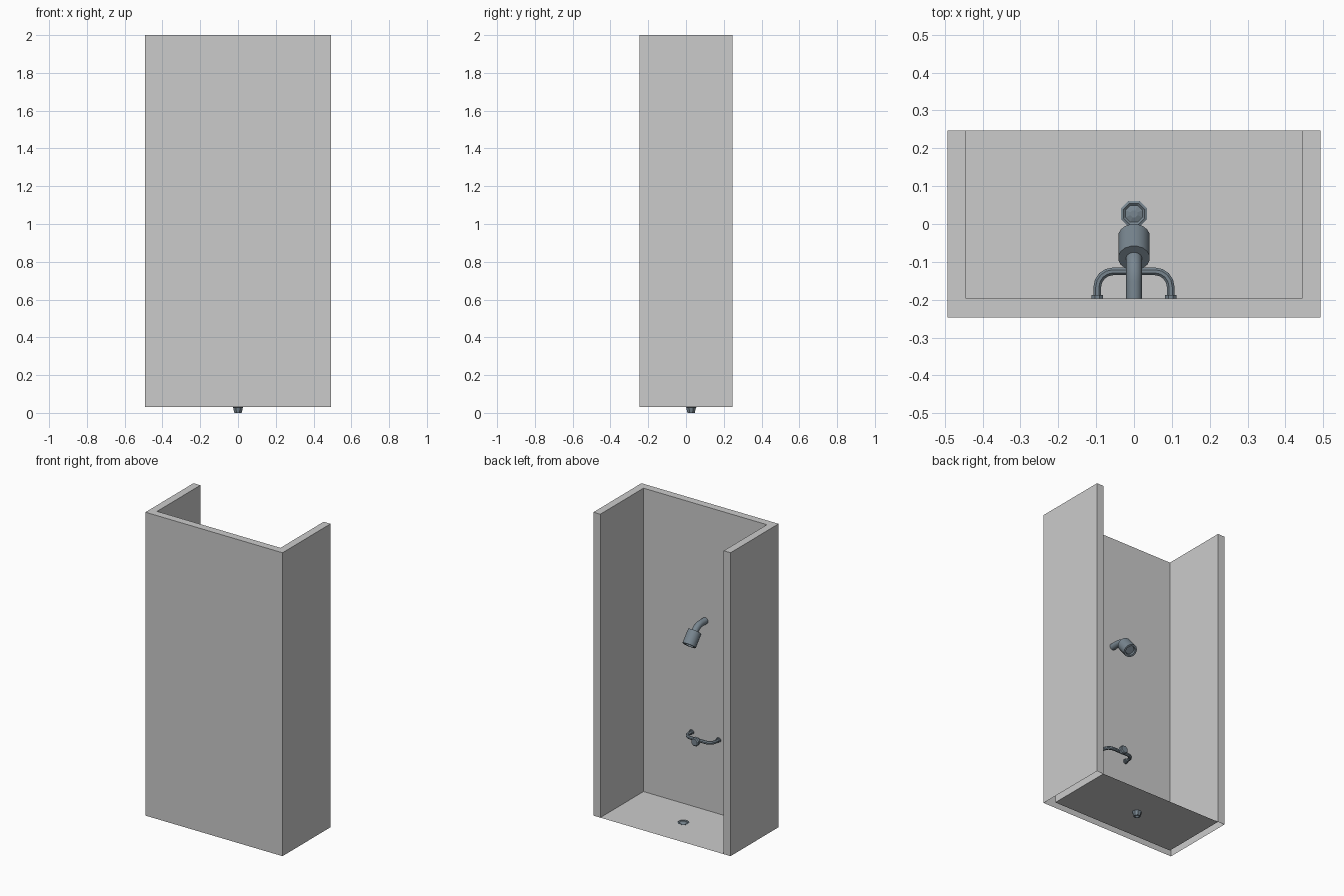
import bpy, bmesh, math
from mathutils import Vector

if "Cube" in bpy.data.objects:
    bpy.data.objects.remove(bpy.data.objects["Cube"])


def material(name, rgb):
    m = bpy.data.materials.new(name)
    m.diffuse_color = (*rgb, 1)
    m.use_nodes = True
    m.node_tree.nodes["Principled BSDF"].inputs["Base Color"].default_value = m.diffuse_color
    return m


GREY = material("wall_grey", (0.6, 0.6, 0.6))
STEEL = material("steel_blue_grey", (0.19, 0.24, 0.28))


def finish(bm, name, mat, smooth=False, recalc=True):
    if recalc:
        bmesh.ops.recalc_face_normals(bm, faces=bm.faces)
    me = bpy.data.meshes.new(name)
    bm.to_mesh(me)
    bm.free()
    me.materials.append(mat)
    ob = bpy.data.objects.new(name, me)
    bpy.context.collection.objects.link(ob)
    if smooth:
        bpy.ops.object.select_all(action='DESELECT')
        ob.select_set(True)
        bpy.context.view_layer.objects.active = ob
        bpy.ops.object.shade_smooth_by_angle(angle=math.radians(35))
    return ob


def skin(bm, rings):
    """Join successive vertex rings with quads."""
    for a, b in zip(rings, rings[1:]):
        n = len(a)
        for i in range(n):
            j = (i + 1) % n
            bm.faces.new((a[i], a[j], b[j], b[i]))


def lathe(name, profile, sides, origin, axis, smooth=False):
    """Spin (radius, height) points round an axis; the ends are capped."""
    q = Vector((0, 0, 1)).rotation_difference(Vector(axis).normalized())
    bm = bmesh.new()
    rings = []
    for r, h in profile:
        ring = []
        for i in range(sides):
            a = 2 * math.pi * (i + 0.5) / sides
            p = Vector((r * math.cos(a), r * math.sin(a), h))
            ring.append(bm.verts.new(Vector(origin) + q @ p))
        rings.append(ring)
    skin(bm, rings)
    bm.faces.new(rings[0])
    bm.faces.new(rings[-1])
    return finish(bm, name, STEEL, smooth)


def tube(name, path, radius, sides, normal, smooth=False):
    """Round pipe along a planar path with mitred joints."""
    pts = [Vector(p) for p in path]
    normal = Vector(normal)
    bm = bmesh.new()
    rings = []
    for k, p in enumerate(pts):
        d0 = (p - pts[k - 1]).normalized() if k else (pts[1] - p).normalized()
        d1 = (pts[k + 1] - p).normalized() if k < len(pts) - 1 else d0
        t = (d0 + d1).normalized()
        side = t.cross(normal) / t.dot(d0)
        rings.append([bm.verts.new(p + radius * (
            math.cos(2 * math.pi * (i + .5) / sides) * side +
            math.sin(2 * math.pi * (i + .5) / sides) * normal)) for i in range(sides)])
    skin(bm, rings)
    bm.faces.new(rings[0])
    bm.faces.new(rings[-1])
    return finish(bm, name, STEEL, smooth)


# Three-sided stall walls: U outline raised, open underneath
W, D, T, Z0, Z1 = 0.4925, 0.2463, 0.0493, 0.03, 2.0
outline = [(-W, D), (-W, -D), (W, -D), (W, D),
           (W - T, D), (W - T, -D + T), (-W + T, -D + T), (-W + T, D)]
bm = bmesh.new()
low = [bm.verts.new((x, y, Z0)) for x, y in outline]
high = [bm.verts.new((x, y, Z1)) for x, y in outline]
skin(bm, [low, high])
for quad in ((0, 1, 6, 7), (1, 2, 5, 6), (2, 3, 4, 5)):
    bm.faces.new([high[i] for i in quad])
bmesh.ops.dissolve_limit(bm, angle_limit=0.01, verts=high, edges=bm.edges[:])
finish(bm, "stall_walls", GREY)

# Thin floor between the walls
bm = bmesh.new()
bm.faces.new([bm.verts.new((x, y, Z0)) for x, y in
              ((-W + T, -D + T), (W - T, -D + T), (W - T, D), (-W + T, D))])
finish(bm, "stall_floor", GREY, recalc=False)

# Drain: raised rim, domed plug, tapered outlet below the floor
lathe("floor_drain",
      [(0.010, 0.037), (0.024, 0.032), (0.030, 0.037), (0.037, 0.034),
       (0.028, 0.029), (0.021, 0.0), (0.014, 0.0), (0.014, 0.018)],
      8, (0, 0.027, 0), (0, 0, 1))

# Shower arm: straight from the wall, then bends down into the head
wall_y = -D + T
tilt = math.radians(50)
R, by, bz = 0.081, -0.152, 1.258
arm = [(0, wall_y - 0.005, bz)]
for i in range(7):
    a = tilt * i / 6
    arm.append((0, by + R * math.sin(a), bz - R * (1 - math.cos(a))))
tube("shower_arm", arm, 0.021, 16, (1, 0, 0), True)

# Shower head with recessed spray face
axis = (0, math.cos(tilt), -math.sin(tilt))
lathe("shower_head",
      [(0.021, 0.0), (0.042, 0.0), (0.042, 0.09), (0.030, 0.09), (0.027, 0.078)],
      16, arm[-1], axis, True)

# Mixer pipe: bar with rounded corners returning to the wall
px, py, pz, r = 0.097, -0.125, 0.51, 0.042
half = [(px, wall_y - 0.003, pz)]
for i in range(5):
    a = math.pi / 2 * i / 4
    half.append((px - r + r * math.cos(a), py - r + r * math.sin(a), pz))
tube("mixer_pipe", half + [(-x, y, z) for x, y, z in reversed(half)],
     0.0108, 8, (0, 0, 1))

# Wall flanges and central knob
for side, label in ((-1, "left"), (1, "right")):
    lathe(label + "_pipe_flange", [(0.016, 0.0), (0.016, 0.010)], 8,
          (side * px, wall_y, pz), (0, 1, 0))
lathe("mixer_knob", [(0.018, 0.0), (0.028, 0.012), (0.028, 0.03), (0.022, 0.036)],
      8, (0, -0.121, pz), (0, 1, 0))
